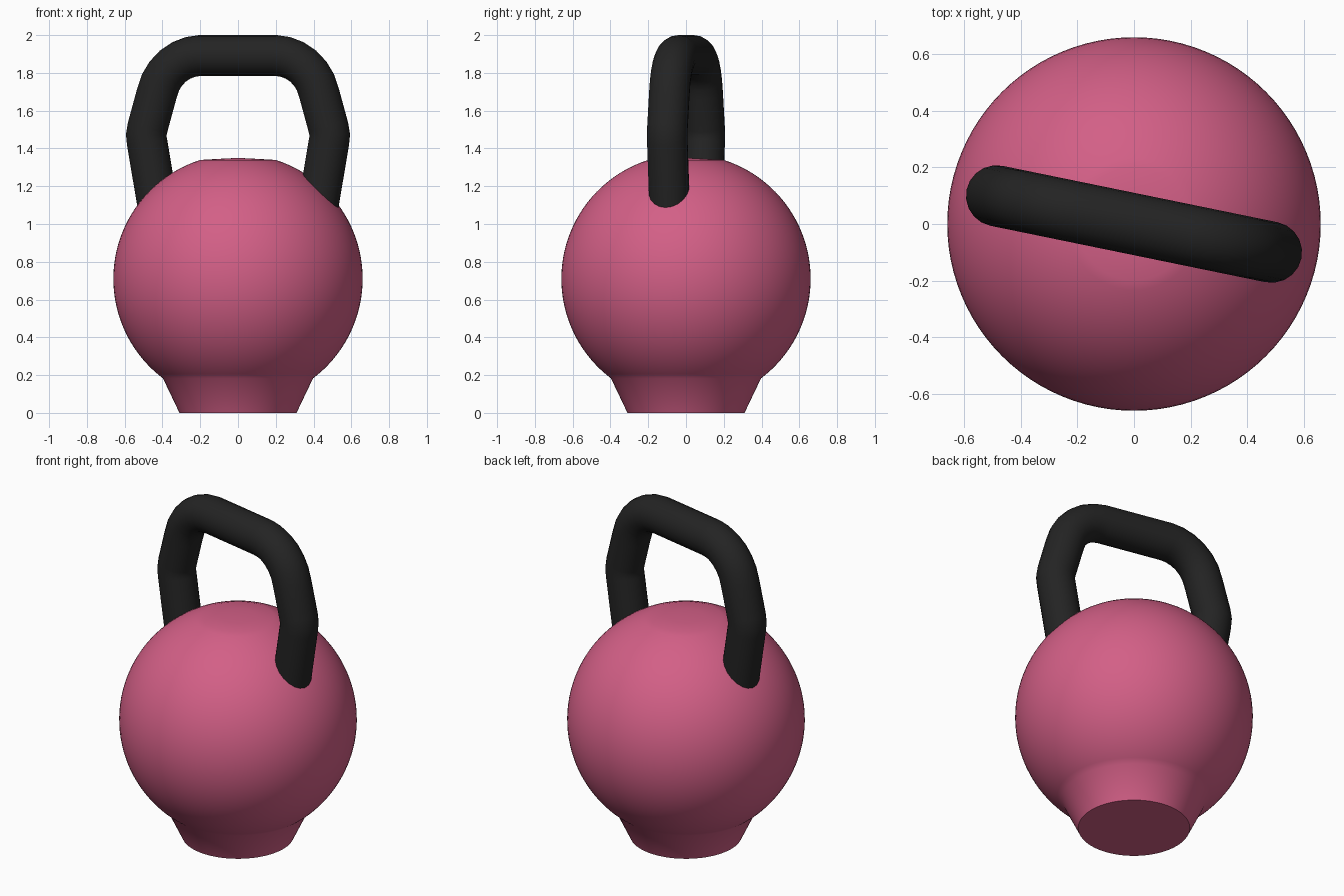
import bpy
import bmesh
import math
from mathutils import Vector

cube = bpy.data.objects.get("Cube")
if cube:
    bpy.data.objects.remove(cube, do_unlink=True)


def material(name, rgb):
    mat = bpy.data.materials.new(name)
    mat.use_nodes = True
    mat.diffuse_color = (*rgb, 1)
    mat.node_tree.nodes["Principled BSDF"].inputs["Base Color"].default_value = (*rgb, 1)
    return mat


def activate(obj):
    bpy.ops.object.select_all(action="DESELECT")
    obj.select_set(True)
    bpy.context.view_layer.objects.active = obj


pink = material("pink", (0.65, 0.115, 0.24))
black = material("black", (0.017, 0.017, 0.017))

# Body: tapered foot, ball and shallow cap, spun around z
radius, centre = 0.66, 0.71
start, end = math.radians(-53), math.radians(72.4)
steps = 40
profile = [(0, 0), (0.31, 0)]
for i in range(steps + 1):
    a = start + (end - start) * i / steps
    profile.append((radius * math.cos(a), centre + radius * math.sin(a)))
profile += [(0.1, 1.345), (0, 1.35)]

bm = bmesh.new()
verts = [bm.verts.new((r, 0, z)) for r, z in profile]
edges = [bm.edges.new(pair) for pair in zip(verts, verts[1:])]
bmesh.ops.spin(bm, geom=verts + edges, cent=(0, 0, 0), axis=(0, 0, 1),
               angle=math.tau, steps=96)
bmesh.ops.remove_doubles(bm, verts=bm.verts, dist=0.0005)
bmesh.ops.recalc_face_normals(bm, faces=bm.faces)
mesh = bpy.data.meshes.new("body")
bm.to_mesh(mesh)
bm.free()
body = bpy.data.objects.new("body", mesh)
bpy.context.collection.objects.link(body)
mesh.materials.append(pink)
activate(body)
bpy.ops.object.shade_smooth_by_angle(angle=math.radians(40))

# Handle: round tube along a mirrored path, turned slightly about z
half = [(0.2, 1.892), (0.25, 1.885), (0.3, 1.866), (0.345, 1.836),
        (0.383, 1.795), (0.41, 1.75), (0.43, 1.69), (0.479, 1.51),
        (0.486, 1.47), (0.481, 1.43), (0.4, 0.95)]
path = [(-x, z) for x, z in reversed(half)] + half
curve = bpy.data.curves.new("handle", "CURVE")
curve.dimensions = "3D"
curve.bevel_depth = 0.108
curve.bevel_resolution = 8
curve.use_fill_caps = True
spline = curve.splines.new("POLY")
spline.points.add(len(path) - 1)
for point, (x, z) in zip(spline.points, path):
    point.co = Vector((x, -0.205 * x, z, 1))
curve.materials.append(black)
handle = bpy.data.objects.new("handle", curve)
bpy.context.collection.objects.link(handle)
activate(handle)
bpy.ops.object.convert(target="MESH")
bpy.ops.object.shade_smooth_by_angle(angle=math.radians(40))
